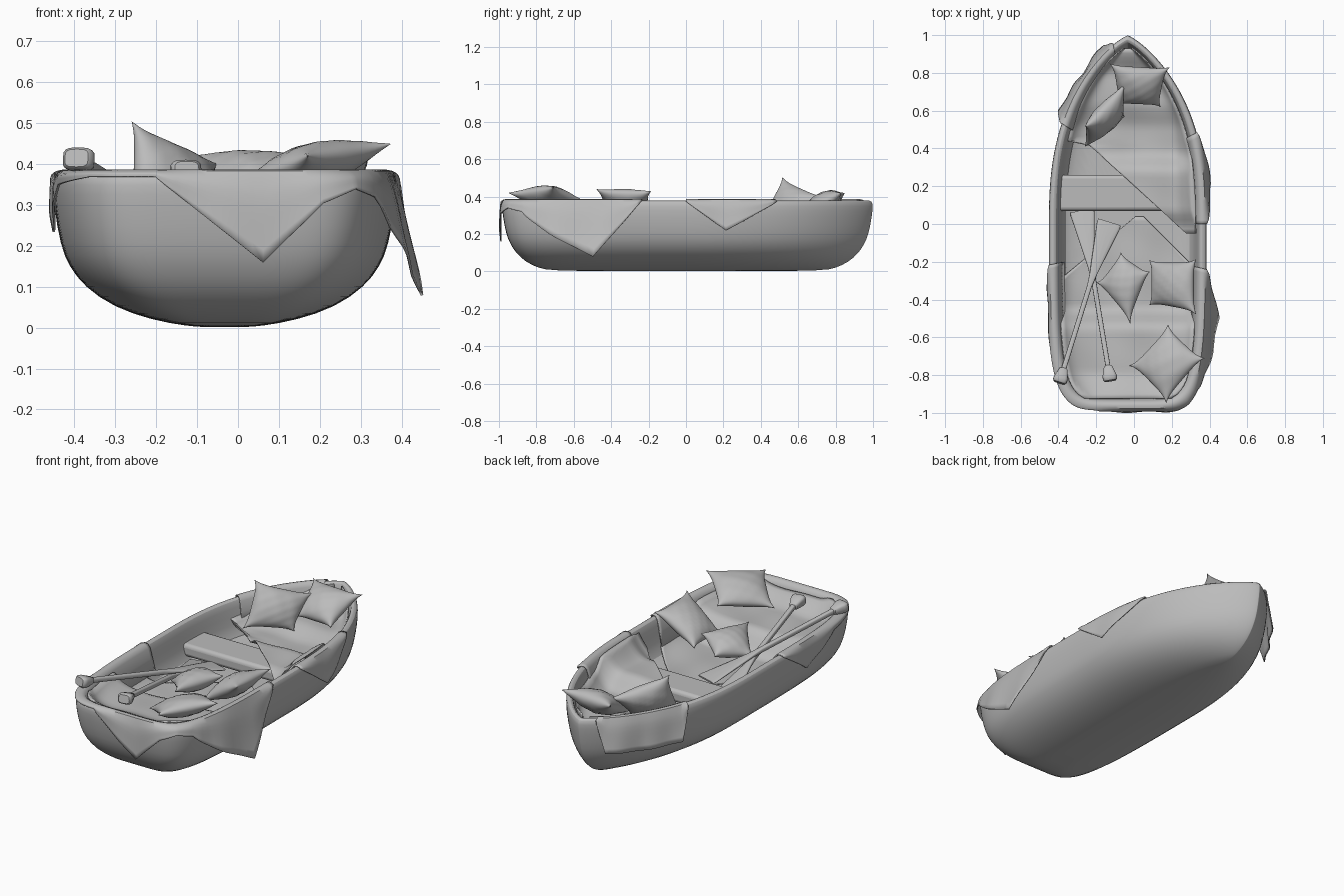
import bpy, bmesh, math
from mathutils import Vector

if "Cube" in bpy.data.objects:
    bpy.data.objects.remove(bpy.data.objects["Cube"])

CX, W = -0.033, 0.418         # hull centre line and half width

grey = bpy.data.materials.new("dark_grey")
grey.diffuse_color = (0.5, 0.5, 0.5, 1)
grey.use_nodes = True
grey.node_tree.nodes["Principled BSDF"].inputs["Base Color"].default_value = grey.diffuse_color


def grid(name, rows, closed=False, caps=False, solid=0, subsurf=0, weld=False):
    """Mesh from rows of points; closed joins each row into a ring."""
    bm = bmesh.new()
    vs = [[bm.verts.new(p) for p in r] for r in rows]
    n = len(rows[0])
    for a, b in zip(vs, vs[1:]):
        for i in range(n if closed else n - 1):
            j = (i + 1) % n
            bm.faces.new((a[i], a[j], b[j], b[i]))
    if caps:
        bm.faces.new(vs[0][::-1])
        bm.faces.new(vs[-1])
    if weld:
        bmesh.ops.remove_doubles(bm, verts=bm.verts, dist=0.0005)
    bmesh.ops.recalc_face_normals(bm, faces=bm.faces)
    me = bpy.data.meshes.new(name)
    bm.to_mesh(me)
    bm.free()
    me.materials.append(grey)
    ob = bpy.data.objects.new(name, me)
    bpy.context.collection.objects.link(ob)
    if solid:
        m = ob.modifiers.new("thickness", 'SOLIDIFY')
        m.thickness, m.offset = solid, 0
    if subsurf:
        m = ob.modifiers.new("smooth", 'SUBSURF')
        m.levels = m.render_levels = subsurf
    return ob


# Boat outline: blunt stern, pointed bow
def outline(a, sx=1, sy=1, z=0):
    c, s = math.cos(a), math.sin(a)
    px, py = (1.6, 0.77) if s > 0 else (0.34, 0.5)
    x = W * math.copysign(abs(c) ** px, c)
    y = abs(s) ** py if s > 0 else -0.985 * abs(s) ** py
    return Vector((CX + x * sx, y * sy, z))


def inset(a, d, z):
    return outline(a, 1 - d / W, 1 - d, z)


def angle_at(x, y):
    x = (x - CX) / W
    ex, ey = (0.625, 1.3) if y > 0 else (2.95, 2)
    return math.atan2(math.copysign(abs(y) ** ey, y), math.copysign(abs(x) ** ex, x))


def half_width(y, d=0.058):
    k = min(abs(y) / (1 - d), 1)
    w = (1 - k ** 2.6) ** 0.8 if y > 0 else (1 - k ** 4) ** 0.17
    return max(w * (W - d), 0.01)


# Hull: outer shell, rounded rim, inner wall and floor
angles = []
for q in range(4):
    for i in range(22):
        k = i / 22
        angles.append(math.pi / 2 * (q + 0.3 * k + 0.7 * (3 * k * k - 2 * k ** 3)))
outer = [(.22, .74, .004), (.42, .8, .018), (.65, .87, .05), (.82, .925, .1),
         (.91, .955, .15), (.96, .977, .2), (1, .995, .3), (1, 1, .355)]
inner = [(.007, .374), (.024, .381), (.04, .374), (.048, .35), (.065, .25), (.085, .185), (.14, .17)]
rows = [[outline(a, *p) for a in angles] for p in outer]
rows += [[inset(a, *p) for a in angles] for p in inner]
# keel plate made of flat nested rings
rows.insert(0, [outline(a, .12, .4, .001) for a in angles])
hull = grid("hull", rows, closed=True, caps=True, subsurf=1)

# Bench
bpy.ops.mesh.primitive_cube_add(size=1, location=(CX, 0.165, 0.245))
bench = bpy.context.object
bench.name = "bench"
bench.scale = (0.74, 0.19, 0.07)
bpy.ops.object.transform_apply(location=False)
bench.data.materials.append(grey)
bev = bench.modifiers.new("bevel", 'BEVEL')
bev.width, bev.segments = 0.02, 3


# Cloth flaps over the rim; keys are x, y, drop, flare
def flap(name, keys, steps=10):
    cols = []
    for k0, k1 in zip(keys, keys[1:]):
        for i in range(steps + (k1 is keys[-1])):
            x, y, drop, flare = (p + (q - p) * i / steps for p, q in zip(k0, k1))
            a = angle_at(x, y)
            col = [inset(a, d, z) for d, z in ((.08, .23), (.062, .31), (.05, .362), (.038, .379),
                                               (.024, .384), (.01, .381))]
            for j in range(1, 8):
                t = j / 7
                ripple = 0.005 * math.sin(26 * (x + y)) * t * min(drop * 8, 1)
                col.append(inset(a, .004 - min(drop, .025) * .4 * min(1, 3 * t) - flare * t ** 1.3 + ripple,
                                 .379 - drop * t))
            cols.append(col)
    grid(name, cols, solid=0.006)


flap("stern_cloth_edge", [(-.45, -.22, .006, 0), (-.45, -.43, .145, 0), (-.43, -.68, .03, 0),
                          (-.36, -.93, .01, 0), (-.2, -.98, .01, 0), (.06, -.985, .22, .003), (.2, -.985, .075, .005),
                          (.28, -.96, .04, .01), (.33, -.9, .06, .005), (.38, -.47, .3, .06), (.38, -.24, .006, 0)])
flap("bow_cloth_right_edge", [(.38, 0, .006, 0), (.385, .21, .16, .02), (.34, .49, .006, 0)])
flap("bow_cloth_left_edge", [(-.38, .53, .01, 0), (-.36, .57, .18, .03), (-.26, .76, .19, .01),
                             (-.15, .91, .18, .03), (-.11, .95, .01, 0)])


def step(x, a, b):
    t = min(max((x - a) / (b - a), 0), 1)
    return t * t * (3 - 2 * t)


# Cloth lying inside the boat
def sheet(name, y0, y1, left, right, height, n=40):
    rows = []
    for i in range(n + 1):
        y = y0 + (y1 - y0) * i / n
        w = half_width(y)
        xl, xr = max(left(y), CX - w), min(right(y), CX + w)
        row = []
        for j in range(31):
            x = xl + (xr - xl) * j / 30
            edge = min(abs(x - CX) / w, 1) ** 8
            z = height(x, y) + 0.06 * edge + 0.005 * math.sin(17 * x + 9 * y) * math.cos(13 * y - 6 * x)
            row.append((x, y, min(z, .376)))
        rows.append(row)
    grid(name, rows, solid=0.006)


sheet("stern_cloth", -.925, .04, lambda y: .02 - 1.2 * (.05 - y), lambda y: .04 + (.05 - y),
      lambda x, y: .30 - .11 * step(y, -.56, -.44) + .06 * step(-y, .78, .93))
sheet("bow_cloth", -.05, .93, lambda y: -.25 + 1.1 * (.43 - y) if y < .43 else -1,
      lambda y: .34 + .3 * (y + .05),
      lambda x, y: .25 + .05 * step(y, -.03, .08) - .07 * step(y, .27, .38) + .04 * step(y, .5, .65)
      + .06 * step(y, .78, .93) + .06 * step(x, .2, .36))


# Cushions: four corners with slightly pulled-in sides and puffed faces
def cushion(name, a, b, c, d, puff=0.06):
    a, b, c, d = map(Vector, (a, b, c, d))
    nrm = (c - a).cross(d - b).normalized()
    n = 20
    rows = []
    for sign in (1, -1):
        for i in (range(n + 1) if sign > 0 else range(n, -1, -1)):
            row = []
            for j in range(n + 1):
                u, v = math.sin(math.pi * (i / n - .5)), math.sin(math.pi * (j / n - .5))
                h = puff * ((1 - u * u) * (1 - v * v)) ** 0.5
                h *= 1 + .05 * math.sin(9 * u + 4 * v) * math.sin(8 * v)
                s = (1 + u * (1 - .13 * (1 - v ** 4))) / 2
                t = (1 + v * (1 - .13 * (1 - u ** 4))) / 2
                p = a.lerp(b, s).lerp(d.lerp(c, s), t)
                row.append(p + nrm * h * sign)
            rows.append(row)
    grid(name, rows, weld=True)


cushion("stern_cushion", (.375, -.71, .45), (.18, -.53, .37), (-.025, -.75, .33), (.17, -.95, .42), .055)
cushion("middle_cushion_left", (-.07, -.15, .3), (.085, -.25, .35), (-.02, -.53, .34), (-.2, -.31, .27), .055)
cushion("middle_cushion_right", (.33, -.185, .43), (.08, -.19, .29), (.08, -.43, .28), (.33, -.48, .44), .055)
cushion("bow_cushion_left", (-.26, .515, .505), (-.05, .74, .4), (-.05, .57, .25), (-.26, .41, .27))
cushion("bow_cushion_right", (-.13, .85, .42), (.19, .83, .42), (.14, .62, .3), (-.09, .63, .3))


# Oars: block grip, thin shaft, flared blade
def oar(name, start, end):
    start, end = Vector(start), Vector(end)
    ax = (end - start).normalized()
    side = ax.cross(Vector((0, 0, 1))).normalized()
    up = side.cross(ax)
    sections = [(0, .03, .022), (.01, .038, .028), (.03, .038, .028), (.085, .022, .018), (.09, .013, .013),
                (.6, .013, .013), (.68, .02, .009), (.98, .064, .006), (1, .062, .005)]
    rows = []
    for f, w, h in sections:
        ring = []
        for i in range(16):
            q = 2 * math.pi * i / 16
            c, s = math.cos(q), math.sin(q)
            ring.append(start.lerp(end, f) + side * math.copysign(abs(c) ** .55, c) * w
                        + up * math.copysign(abs(s) ** .55, s) * h)
        rows.append(ring)
    grid(name, rows, closed=True, caps=True)


oar("oar_left_grip", (-.395, -.84, .415), (-.13, .01, .25))
oar("oar_right_grip", (-.125, -.83, .385), (-.275, .07, .21))

bpy.ops.object.select_all(action='SELECT')
bpy.context.view_layer.objects.active = bench
bpy.ops.object.shade_smooth_by_angle(angle=math.radians(45))
